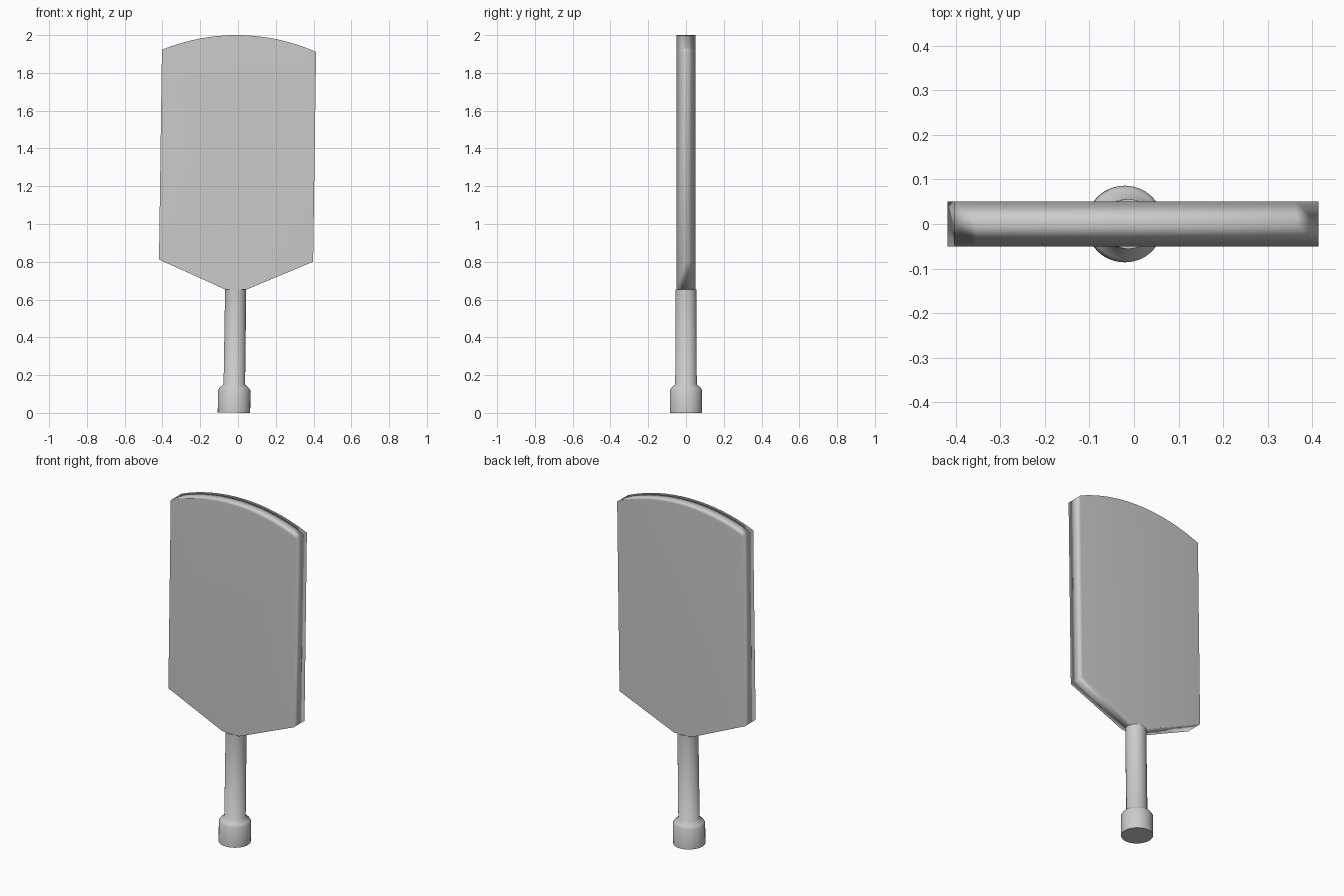
import bpy, bmesh, math

if "Cube" in bpy.data.objects:
    bpy.data.objects.remove(bpy.data.objects["Cube"])

TILT = 0.014                     # the whole paddle leans slightly in its plane
ORIGIN = (-0.0215, 0, 0.001)
HALF_W, HALF_T = 0.408, 0.05


def add_object(name, bm):
    bmesh.ops.recalc_face_normals(bm, faces=bm.faces)
    mesh = bpy.data.meshes.new(name)
    bm.to_mesh(mesh)
    bm.free()
    obj = bpy.data.objects.new(name, mesh)
    bpy.context.collection.objects.link(obj)
    obj.location = ORIGIN
    obj.rotation_euler = (0, TILT, 0)
    bpy.ops.object.select_all(action='DESELECT')
    obj.select_set(True)
    bpy.context.view_layer.objects.active = obj
    return obj


# Blade: pointed base, straight sides, shallow arc on top
sag, top = 0.083, 1.999
radius = (HALF_W ** 2 + sag ** 2) / (2 * sag)
sweep = math.asin(HALF_W / radius)
outline = [(-HALF_W, 0.805), (-0.056, 0.652), (0.056, 0.652), (HALF_W, 0.805)]
for i in range(17):
    a = sweep * (1 - i / 8)
    outline.append((radius * math.sin(a), top - radius * (1 - math.cos(a))))

bm = bmesh.new()
rings = [[bm.verts.new((x, y, z)) for x, z in outline] for y in (-HALF_T, 0, HALF_T)]
n = len(outline)
for r0, r1 in zip(rings, rings[1:]):
    for i in range(n):
        j = (i + 1) % n
        bm.faces.new((r0[i], r0[j], r1[j], r1[i]))
bm.faces.new(rings[0])
bm.faces.new(rings[-1])
blade = add_object("blade", bm)
bpy.ops.object.shade_smooth()
# Flat broad faces with soft shading around the rim
blade.modifiers.new("flat_face_normals", 'WEIGHTED_NORMAL').mode = 'FACE_AREA'

# Handle with end knob: one lathed profile
profile = [(0, 0), (0.086, 0), (0.086, 0.118), (0.078, 0.131), (0.057, 0.15),
           (0.056, 0.652), (0, 0.652)]
bm = bmesh.new()
verts = [bm.verts.new((r, 0, z)) for r, z in profile]
edges = [bm.edges.new(pair) for pair in zip(verts, verts[1:])]
bmesh.ops.spin(bm, geom=verts + edges, cent=(0, 0, 0), axis=(0, 0, 1),
               angle=math.tau, steps=32)
bmesh.ops.remove_doubles(bm, verts=bm.verts, dist=1e-5)
add_object("handle", bm)
bpy.ops.object.shade_smooth_by_angle(angle=math.radians(60))
